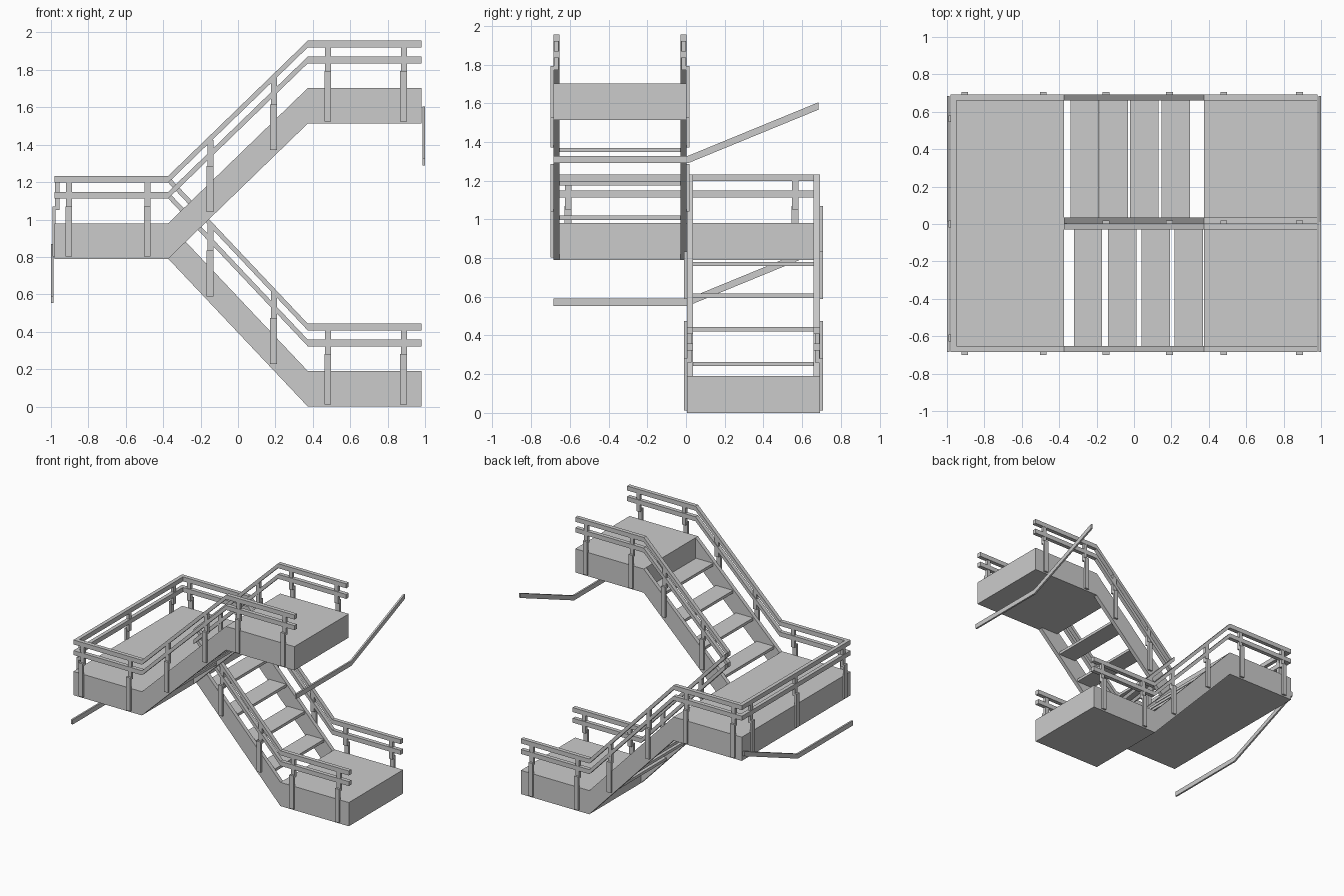
import bpy, bmesh

if "Cube" in bpy.data.objects:
    bpy.data.objects.remove(bpy.data.objects["Cube"])

MID_Z, DEPTH, KNEE, END = 0.79, 0.19, 0.373, 0.98


def prism(name, pts, lo, hi, axis='y'):
    """Extrude a profile: (x, z) points along y, or (y, z) points along x."""
    bm = bmesh.new()

    def put(p, t):
        return bm.verts.new((p[0], t, p[1]) if axis == 'y' else (t, p[0], p[1]))
    a = [put(p, lo) for p in pts]
    b = [put(p, hi) for p in pts]
    bm.faces.new(a)
    bm.faces.new(b[::-1])
    for i in range(len(pts)):
        j = (i + 1) % len(pts)
        bm.faces.new((a[j], a[i], b[i], b[j]))
    bmesh.ops.recalc_face_normals(bm, faces=bm.faces)
    me = bpy.data.meshes.new(name)
    bm.to_mesh(me)
    bm.free()
    ob = bpy.data.objects.new(name, me)
    bpy.context.collection.objects.link(ob)
    return ob


def box(name, x0, x1, y0, y1, z0, z1):
    return prism(name, [(x0, z0), (x1, z0), (x1, z1), (x0, z1)], min(y0, y1), max(y0, y1))


def band(name, path, height, lo, hi, axis='y'):
    """Strip of constant vertical height following a path of bottom points."""
    pts = list(path) + [(u, z + height) for u, z in reversed(path)]
    return prism(name, pts, lo, hi, axis)


RAILS = ((0.217, 'top_rail'), (0.132, 'lower_rail'))


def flight(tag, end_z, y0, y1, outer_is_high, treads):
    # end landing
    box(tag + '_landing', KNEE, END, y0, y1, end_z, end_z + DEPTH)

    def base(x):
        t = min(max((x + KNEE) / (2 * KNEE), 0), 1)
        return MID_Z + (end_z - MID_Z) * t

    for face, out in ((y0, -1), (y1, 1)):
        side = 'outer' if (out > 0) == outer_is_high else 'inner'
        lo, hi = sorted((face, face - out * 0.032))
        # stringer
        band(f'{tag}_{side}_stringer', [(-KNEE, MID_Z), (KNEE, end_z)], DEPTH, lo, hi)
        # handrails, the outer ones continue over the middle landing
        xs = [-KNEE, KNEE, END]
        if side == 'outer':
            xs.insert(0, -END)
        for off, rail in RAILS:
            path = [(x, base(x) + DEPTH + off) for x in xs]
            band(f'{tag}_{side}_{rail}', path, 0.036, lo, hi)
        # posts: plate on the outside face with a neck up to the rails
        posts = [-0.15, 0.19, 0.48, 0.885]
        if side == 'outer':
            posts += [-0.905, -0.485]
        for x in posts:
            z = base(x)
            foot = z + (0.035 if abs(x) < KNEE else 0.012)
            box(f'{tag}_{side}_post', x - 0.018, x + 0.018, face + out * 0.015,
                face - out * 0.004, foot, z + DEPTH + 0.09)
            box(f'{tag}_{side}_post_neck', x - 0.014, x + 0.018, face - out * 0.002,
                face - out * 0.025, z + DEPTH + 0.07, z + DEPTH + 0.23)
    # open treads
    for x in treads:
        zc = base(x + 0.076) + DEPTH / 2
        box(tag + '_tread', x, x + 0.152, y0 + 0.03, y1 - 0.03, zc - 0.011, zc + 0.011)


# two flights meeting at the middle landing
flight('lower', 0.0, 0.004, 0.692, True, (-0.34, -0.185, -0.022, 0.148))
flight('upper', 1.513, -0.685, 0.003, False, (-0.322, -0.138, 0.04, 0.216))
box('middle_landing', -END, -KNEE, -0.685, 0.692, MID_Z, MID_Z + DEPTH)

# end rails and posts of the middle landing
TOP = MID_Z + DEPTH
for off, rail in RAILS:
    box('middle_' + rail, -END, -END + 0.03, -0.655, 0.662, TOP + off, TOP + off + 0.036)
for y in (-0.61, 0.0, 0.563):
    box('middle_post', -END - 0.013, -END + 0.004, y - 0.018, y + 0.018,
        MID_Z + 0.012, TOP + 0.09)
    box('middle_post_neck', -END + 0.002, -END + 0.025, y - 0.014, y + 0.018,
        TOP + 0.07, TOP + 0.23)

# bent wall handrails outside each end
for tag, lo, z in (('left', -1.0, 0.553), ('right', 0.986, 1.29)):
    band(tag + '_wall_handrail', [(-0.685, z), (0.01, z), (0.685, z + 0.277)],
         0.038, lo, lo + 0.014, 'x')
